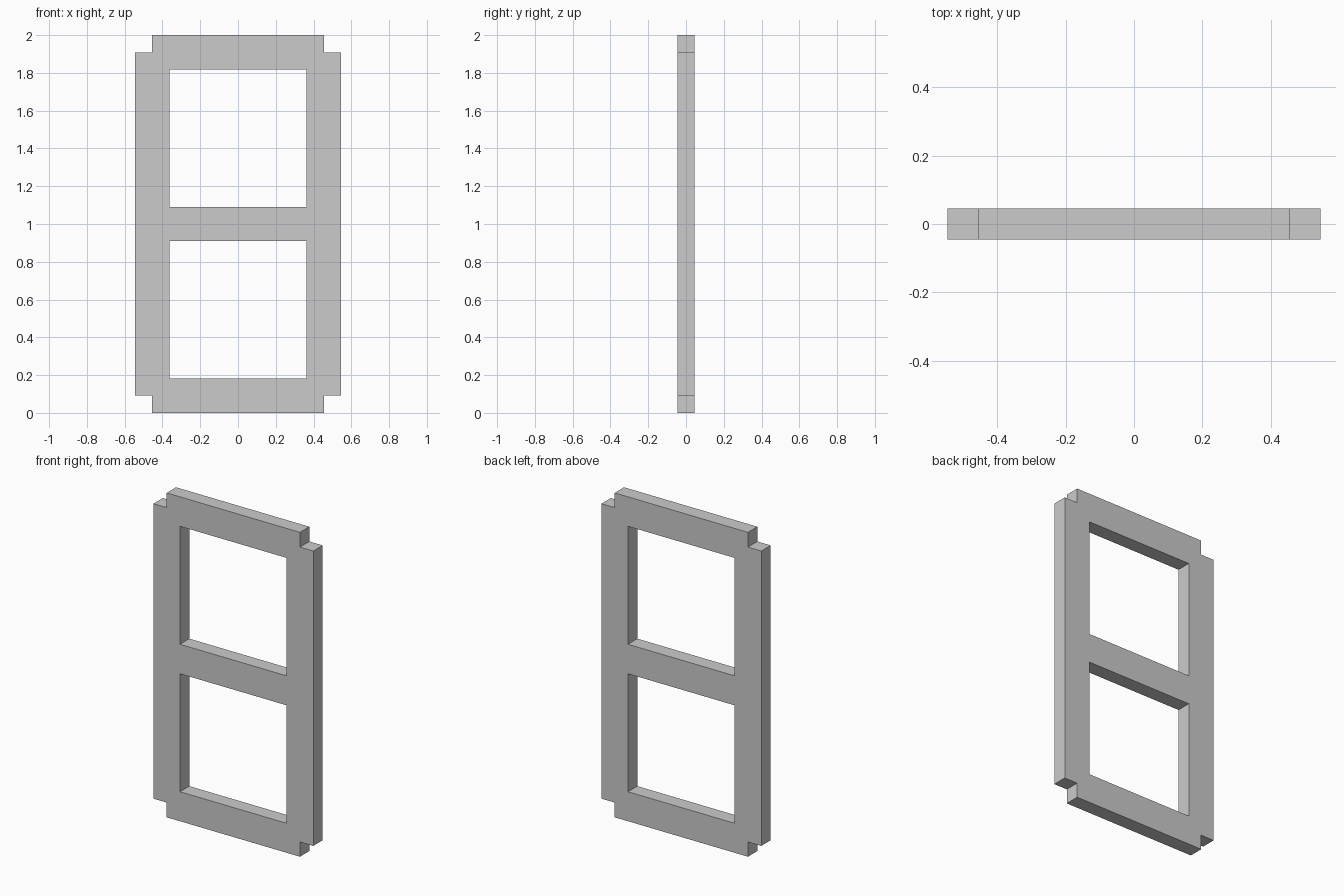
import bpy, bmesh

if "Cube" in bpy.data.objects:
    bpy.data.objects.remove(bpy.data.objects["Cube"])

U = 2 / 22                                  # design unit: the frame is 22 units tall
XS = [-6, -5, -4, 4, 5, 6]                  # column lines
ZS = [0, 1, 2, 10, 12, 20, 21, 22]          # row lines
DEPTH = U


def is_solid(x, z):
    corner = abs(x) > 5 and not 1 < z < 21              # notched corners
    window = abs(x) < 4 and (2 < z < 10 or 12 < z < 20)  # two square openings
    return not (corner or window)


# Front face of the frame, laid out as quads
bm = bmesh.new()
grid = {}


def vert(x, z):
    if (x, z) not in grid:
        grid[x, z] = bm.verts.new((x * U, -DEPTH / 2, z * U))
    return grid[x, z]


for x0, x1 in zip(XS, XS[1:]):
    for z0, z1 in zip(ZS, ZS[1:]):
        if is_solid((x0 + x1) / 2, (z0 + z1) / 2):
            bm.faces.new([vert(x0, z0), vert(x1, z0), vert(x1, z1), vert(x0, z1)])

# Thicken it into a closed slab
front = bm.faces[:]
back = bmesh.ops.duplicate(bm, geom=front)["geom"]
back_faces = [g for g in back if isinstance(g, bmesh.types.BMFace)]
bmesh.ops.delete(bm, geom=back_faces, context='FACES')
new = bmesh.ops.extrude_face_region(bm, geom=front, use_keep_orig=True)["geom"]
bmesh.ops.translate(bm, vec=(0, DEPTH, 0),
                    verts=[g for g in new if isinstance(g, bmesh.types.BMVert)])
bmesh.ops.recalc_face_normals(bm, faces=bm.faces[:])

mesh = bpy.data.meshes.new("two_window_frame")
bm.to_mesh(mesh)
bm.free()
bpy.context.collection.objects.link(bpy.data.objects.new("two_window_frame", mesh))
